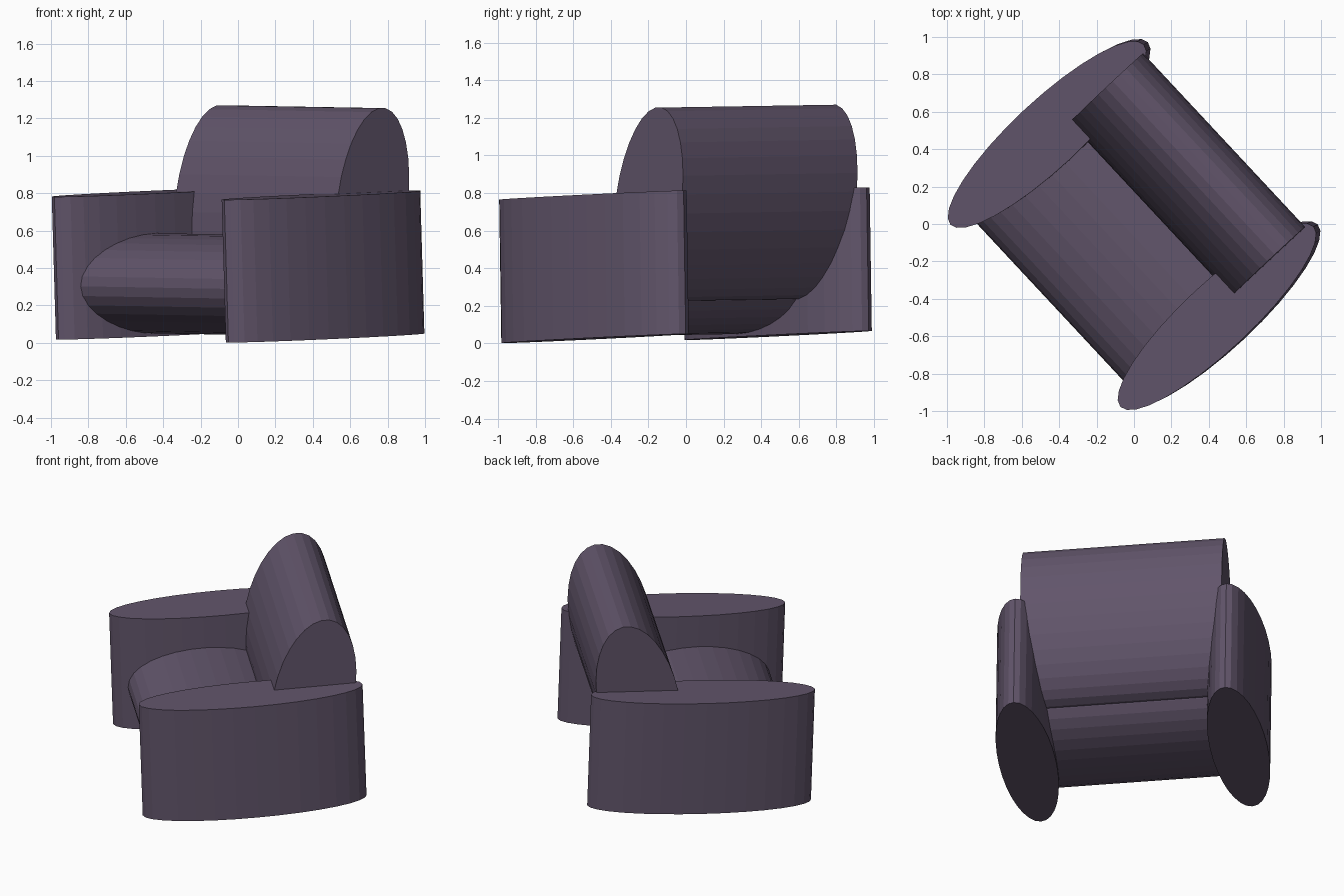
import bpy, bmesh, math
from mathutils import Matrix, Vector

if "Cube" in bpy.data.objects:
    bpy.data.objects.remove(bpy.data.objects["Cube"])

# Chair frame: depth (front to back), width (left to right), height, slightly tipped
U = Vector((0.731, 0.682, 0.035))
V = Vector((0.682, -0.731, -0.012))
W = Vector((-0.029, -0.015, 1.0))
O = Vector((0.0115, 0.003, 0.034))
FRAME = Matrix((U, V, W)).transposed().to_4x4()
FRAME.translation = O

fabric = bpy.data.materials.new("fabric")
fabric.diffuse_color = (0.12, 0.09, 0.145, 1)
fabric.use_nodes = True
fabric.node_tree.nodes["Principled BSDF"].inputs["Base Color"].default_value = fabric.diffuse_color


def bolster(name, a, b, length, centre, turn=Matrix.Identity(4)):
    """Elliptical cylinder placed in the chair frame."""
    bm = bmesh.new()
    bmesh.ops.create_cone(bm, cap_ends=True, segments=32,
                          radius1=1, radius2=1, depth=1)
    bm.transform(FRAME @ Matrix.Translation(centre) @ turn
                 @ Matrix.Diagonal((a, b, length, 1)))
    bmesh.ops.recalc_face_normals(bm, faces=bm.faces)
    mesh = bpy.data.meshes.new(name)
    bm.to_mesh(mesh)
    bm.free()
    mesh.materials.append(fabric)
    ob = bpy.data.objects.new(name, mesh)
    bpy.context.collection.objects.link(ob)
    return ob


# Upright oval arms
for side, t in (("left", -0.666), ("right", 0.666)):
    bolster(side + "_arm", 0.707, 0.18, 0.763, (0, t, 0.3815))

# Lying cylinders run across the width
lie = Matrix.Rotation(math.radians(90), 4, 'X')
bolster("seat", 0.482, 0.268, 1.27, (-0.133, 0, 0.2825), lie)

# Backrest leans backwards
lean = Matrix.Rotation(math.radians(12.8), 4, 'Y')
bolster("backrest", 0.2555, 0.525, 1.27, (0.40, 0.003, 0.698), lean @ lie)
